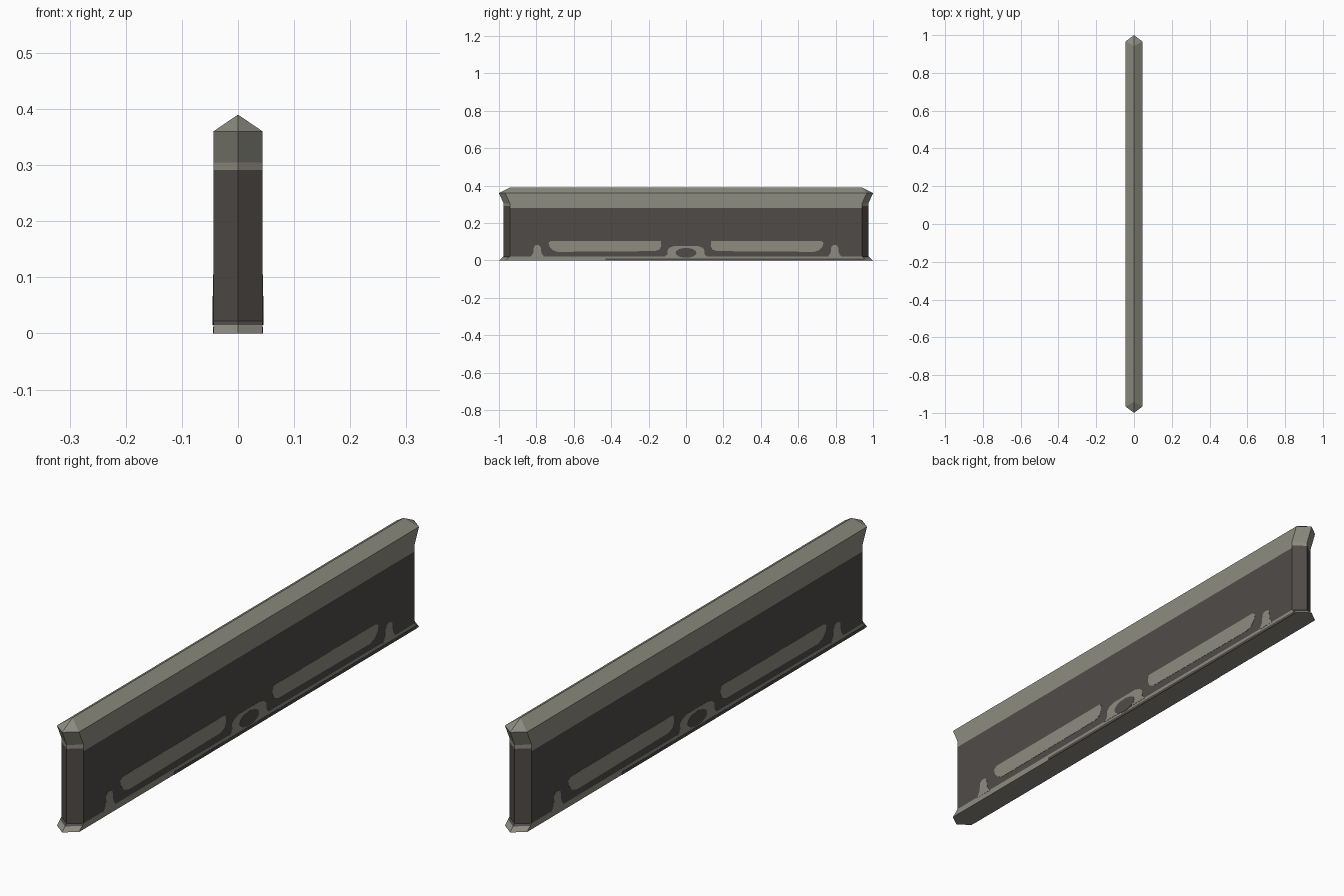
import bpy, bmesh, math

if "Cube" in bpy.data.objects:
    bpy.data.objects.remove(bpy.data.objects["Cube"])

W = 0.044  # half thickness of the wall


def material(name, srgb):
    lin = [((c / 255 + 0.055) / 1.055) ** 2.4 for c in srgb]
    m = bpy.data.materials.new(name)
    m.diffuse_color = (*lin, 1)
    m.use_nodes = True
    m.node_tree.nodes["Principled BSDF"].inputs["Base Color"].default_value = m.diffuse_color
    return m


LIGHT = material("weathered_grey", (141, 140, 128))
DARK = material("dark_brown_grey", (80, 75, 72))


def finish(name, bm, mats):
    bmesh.ops.recalc_face_normals(bm, faces=bm.faces)
    me = bpy.data.meshes.new(name)
    bm.to_mesh(me)
    bm.free()
    for m in mats:
        me.materials.append(m)
    ob = bpy.data.objects.new(name, me)
    bpy.context.collection.objects.link(ob)
    return ob


# Wall body: stacked six-sided rings (z, tip y, corner y)
levels = [(0, 1.0, 0.967), (0.015, 0.983, 0.949), (0.022, 0.975, 0.941),
          (0.281, 0.975, 0.941), (0.291, 0.975, 0.941), (0.305, 0.975, 0.941),
          (0.36, 1.0, 0.967)]
bm = bmesh.new()
rings = []
for z, tip, cor in levels:
    plan = [(0, -tip), (W, -cor), (W, cor), (0, tip), (-W, cor), (-W, -cor)]
    rings.append([bm.verts.new((x, y, z)) for x, y in plan])
bm.faces.new(rings[0][::-1])
for k in range(len(rings) - 1):
    a, b = rings[k], rings[k + 1]
    for i in range(6):
        j = (i + 1) % 6
        f = bm.faces.new((a[i], a[j], b[j], b[i]))
        # dark middle; the dark band reaches a little further on the ends
        dark_levels = (2,) if i in (1, 4) else (1, 2, 3)
        f.material_index = 1 if k in dark_levels else 0

# Ridged coping on top
front = bm.verts.new((0, -0.941, 0.39))
back = bm.verts.new((0, 0.941, 0.39))
t = rings[-1]
for vs in [(t[0], t[1], front), (t[1], t[2], back, front), (t[2], t[3], back),
           (t[3], t[4], back), (t[4], t[5], front, back), (t[5], t[0], front)]:
    bm.faces.new(vs)
finish("wall_body", bm, [LIGHT, DARK])


# Painted patches: thin plates on both long sides, turned half way round
def plate(name, outline, mat, thick):
    for side, label in ((1, "right"), (-1, "left")):
        bm = bmesh.new()
        inner = [bm.verts.new((side * (W - 0.001), side * y, z)) for y, z in outline]
        outer = [bm.verts.new((side * (W + thick), side * y, z)) for y, z in outline]
        bm.faces.new(inner)
        bm.faces.new(outer)
        n = len(outline)
        for i in range(n):
            j = (i + 1) % n
            bm.faces.new((inner[i], inner[j], outer[j], outer[i]))
        finish(f"{name}_{label}", bm, [mat])


for s in (-1, 1):
    # long rounded slots
    slot = [(0.135, 0.105), (0.72, 0.105), (0.735, 0.095), (0.73, 0.075),
            (0.712, 0.055), (0.685, 0.046), (0.165, 0.05), (0.14, 0.06),
            (0.132, 0.08)]
    plate("slot_patch", [(s * y, z) for y, z in slot], LIGHT, 0.0008)
    # small outer bumps
    bump = [(-0.036, 0.02), (-0.022, 0.04), (-0.018, 0.074), (-0.008, 0.082),
            (0.008, 0.082), (0.018, 0.074), (0.022, 0.04), (0.036, 0.02)]
    plate("bump_patch", [(s * 0.795 + y, z) for y, z in bump], LIGHT, 0.0008)

# central arch with a dark oval
half = [(0.115, 0.02), (0.1, 0.032), (0.097, 0.06), (0.085, 0.07), (0.06, 0.078)]
plate("arch_patch", half + [(-y, z) for y, z in reversed(half)], LIGHT, 0.0008)
oval = [(0.056 * math.cos(a * math.tau / 16), 0.041 + 0.026 * math.sin(a * math.tau / 16))
        for a in range(16)]
plate("oval_patch", oval, DARK, 0.0014)

# dark strip along part of the foot
plate("foot_strip", [(-0.43, 0), (0.955, 0), (0.955, 0.011), (-0.43, 0.011)], DARK, 0.0008)
